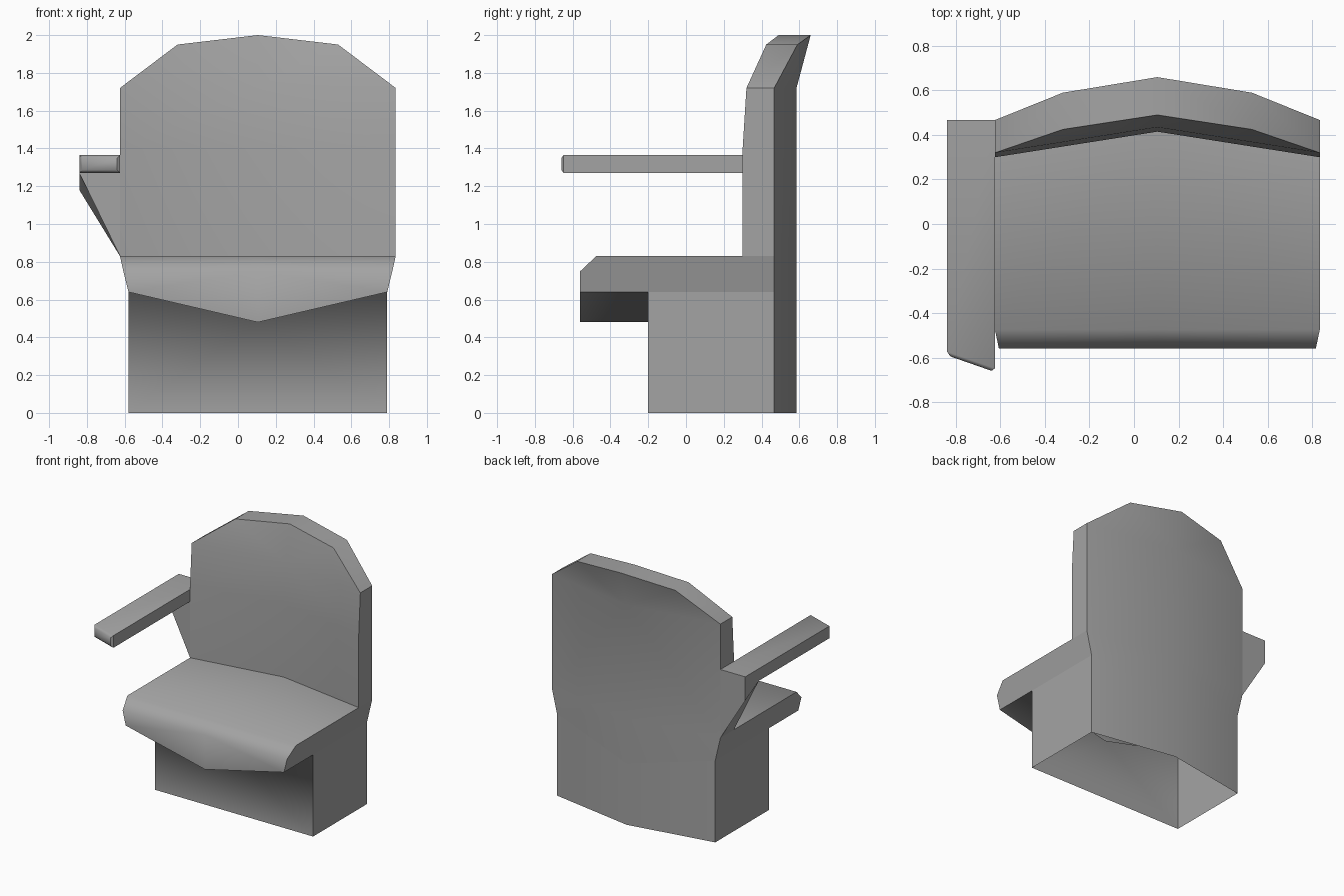
import bpy
import bmesh
from math import radians
from mathutils import Vector

default_cube = bpy.data.objects.get("Cube")
if default_cube:
    bpy.data.objects.remove(default_cube, do_unlink=True)

# One plain grey for the whole seat
grey = bpy.data.materials.new("plain_grey")
grey.use_nodes = True
colour = (0.37, 0.37, 0.37, 1)
grey.diffuse_color = colour
grey.node_tree.nodes["Principled BSDF"].inputs["Base Color"].default_value = colour

MIDDLE_X = 0.105


def finish(name, bm, sharp_angle):
    """Turn a bmesh into a smooth shaded object with sharp folds."""
    for face in bm.faces:
        face.smooth = True
    for edge in bm.edges:
        if len(edge.link_faces) == 2:
            edge.smooth = edge.calc_face_angle() < radians(sharp_angle)
    mesh = bpy.data.meshes.new(name)
    bm.to_mesh(mesh)
    bm.free()
    mesh.materials.append(grey)
    obj = bpy.data.objects.new(name, mesh)
    bpy.context.collection.objects.link(obj)
    return obj


def panels(name, faces, inside, sharp_angle=50, mirrored=True):
    """Weld corner lists into a shell facing away from an inside point."""
    bm = bmesh.new()
    for corners in faces:
        bm.faces.new([bm.verts.new(corner) for corner in corners])
    bmesh.ops.remove_doubles(bm, verts=bm.verts, dist=0.0005)
    bm.normal_update()
    for face in bm.faces:
        if face.normal.dot(face.calc_center_median() - Vector(inside)) < 0:
            face.normal_flip()
    obj = finish(name, bm, sharp_angle)
    if mirrored:
        obj.location.x = MIDDLE_X
        mirror = obj.modifiers.new("Mirror", "MIRROR")
        mirror.merge_threshold = 0.001
    return obj


def strip(first, second):
    """Quads between two rows of corners."""
    return [(first[i], first[i + 1], second[i + 1], second[i])
            for i in range(len(first) - 1)]


# Shared measures of the half section
FOOT_HALF, SEAT_HALF = 0.685, 0.73
RIB_Z, FLARE_Z, SEAT_Z, SHOULDER_Z = 0.48, 0.64, 0.83, 1.72
FRONT_Y, WALL_Y = -0.56, -0.2
REAR_SIDE_Y, REAR_MID_Y = 0.467, 0.585

# Pedestal: open underneath, its front wall running into the seat overhang
front_foot = [(FOOT_HALF, WALL_Y, 0), (0, WALL_Y, 0)]
front_top = [(FOOT_HALF, WALL_Y, FLARE_Z), (0, WALL_Y, RIB_Z)]
overhang = [(FOOT_HALF, FRONT_Y, FLARE_Z), (0, FRONT_Y, RIB_Z)]
rear_foot = [(FOOT_HALF, REAR_SIDE_Y, 0), (0, REAR_MID_Y, 0)]
rear_top = [(FOOT_HALF, REAR_SIDE_Y, FLARE_Z), (0, REAR_MID_Y, RIB_Z)]
inside_seat = (0.3, 0, 0.62)
panels("pedestal_front_and_overhang",
       strip(front_foot, front_top) + strip(front_top, overhang),
       inside_seat, sharp_angle=120)
panels("pedestal_sides_and_rear",
       strip(rear_foot, rear_top)
       + [(front_foot[0], rear_foot[0], rear_top[0], front_top[0])],
       inside_seat)

# Seat: flared sides, chamfered front lip and flat top
lip_low = [(0.712, FRONT_Y, 0.75), (0, FRONT_Y, 0.75)]
lip_high = [(SEAT_HALF, -0.475, SEAT_Z), (0, -0.475, SEAT_Z)]
seat_back = [(SEAT_HALF, 0.3, SEAT_Z), (0, 0.415, SEAT_Z)]
seat_rear_corner = (SEAT_HALF, REAR_SIDE_Y, SEAT_Z)
seat_side = [overhang[0], lip_low[0], lip_high[0], seat_back[0],
             seat_rear_corner, rear_top[0], front_top[0]]
panels("seat",
       strip(overhang, lip_low) + strip(lip_low, lip_high)
       + strip(lip_high, seat_back) + [seat_side],
       inside_seat)

# Backrest: shallow V in plan, leaning back under a faceted arch
bend = [(SEAT_HALF, 0.3, 1.4), (0, 0.415, 1.4)]
front_shoulder = [(SEAT_HALF, 0.32, SHOULDER_Z), (0, 0.435, SHOULDER_Z)]
front_arch = [front_shoulder[0], (0.425, 0.425, 1.95), (0, 0.49, 2)]
rear_seat = [seat_rear_corner, (0, REAR_MID_Y, SEAT_Z)]
rear_shoulder = [(SEAT_HALF, REAR_SIDE_Y, SHOULDER_Z),
                 (0, REAR_MID_Y, SHOULDER_Z)]
rear_arch = [rear_shoulder[0], (0.425, 0.59, 1.95), (0, 0.66, 2)]
back_side = [seat_back[0], bend[0], front_shoulder[0],
             rear_shoulder[0], seat_rear_corner]


def crown(arch, middle):
    """Fan of triangles below an arch."""
    return [(arch[i], arch[i + 1], middle) for i in range(len(arch) - 1)]


panels("backrest",
       strip(seat_back, bend) + strip(bend, front_shoulder)
       + crown(front_arch, front_shoulder[1])
       + strip(rear_top, rear_seat) + strip(rear_seat, rear_shoulder)
       + crown(rear_arch, rear_shoulder[1])
       + strip(front_arch, rear_arch) + [back_side],
       (0.3, 0.4, 1.3))

# Armrest: a bar with a slanted, bevelled front end, on the right only
OUTER_X, INNER_X = -0.84, -0.625
ARM_LOW, ARM_HIGH = 1.27, 1.365
bm = bmesh.new()
outline = [(OUTER_X, -0.59), (INNER_X, -0.665),
           (INNER_X, REAR_SIDE_Y), (OUTER_X, REAR_SIDE_Y)]
bottom = bm.faces.new([bm.verts.new((x, y, ARM_LOW)) for x, y in outline])
top = bmesh.ops.extrude_face_region(bm, geom=[bottom])["geom"]
bmesh.ops.translate(bm, vec=(0, 0, ARM_HIGH - ARM_LOW),
                    verts=[v for v in top if isinstance(v, bmesh.types.BMVert)])
bmesh.ops.recalc_face_normals(bm, faces=bm.faces)
end = min(bm.faces, key=lambda face: face.calc_center_median().y)
bmesh.ops.bevel(bm, geom=list(end.edges), offset=0.016, segments=1,
                profile=0.5, affect="EDGES")
finish("right_armrest", bm, 50)

# Bracket: tapered gusset joining the armrest to the backrest
bracket_front = [(OUTER_X, 0.3, ARM_LOW), (INNER_X, 0.3, ARM_LOW),
                 (INNER_X, 0.3, SEAT_Z)]
bracket_rear = [(OUTER_X, REAR_SIDE_Y, ARM_LOW),
                (INNER_X, REAR_SIDE_Y, ARM_LOW),
                (INNER_X, REAR_SIDE_Y, SEAT_Z),
                (OUTER_X, REAR_SIDE_Y, 1.18)]
panels("right_armrest_bracket",
       [bracket_front, bracket_rear,
        (bracket_front[0], bracket_rear[0], bracket_rear[3]),
        (bracket_front[0], bracket_rear[3], bracket_rear[2]),
        (bracket_front[0], bracket_rear[2], bracket_front[2])],
       (-0.68, 0.4, 1.22), sharp_angle=30, mirrored=False)
